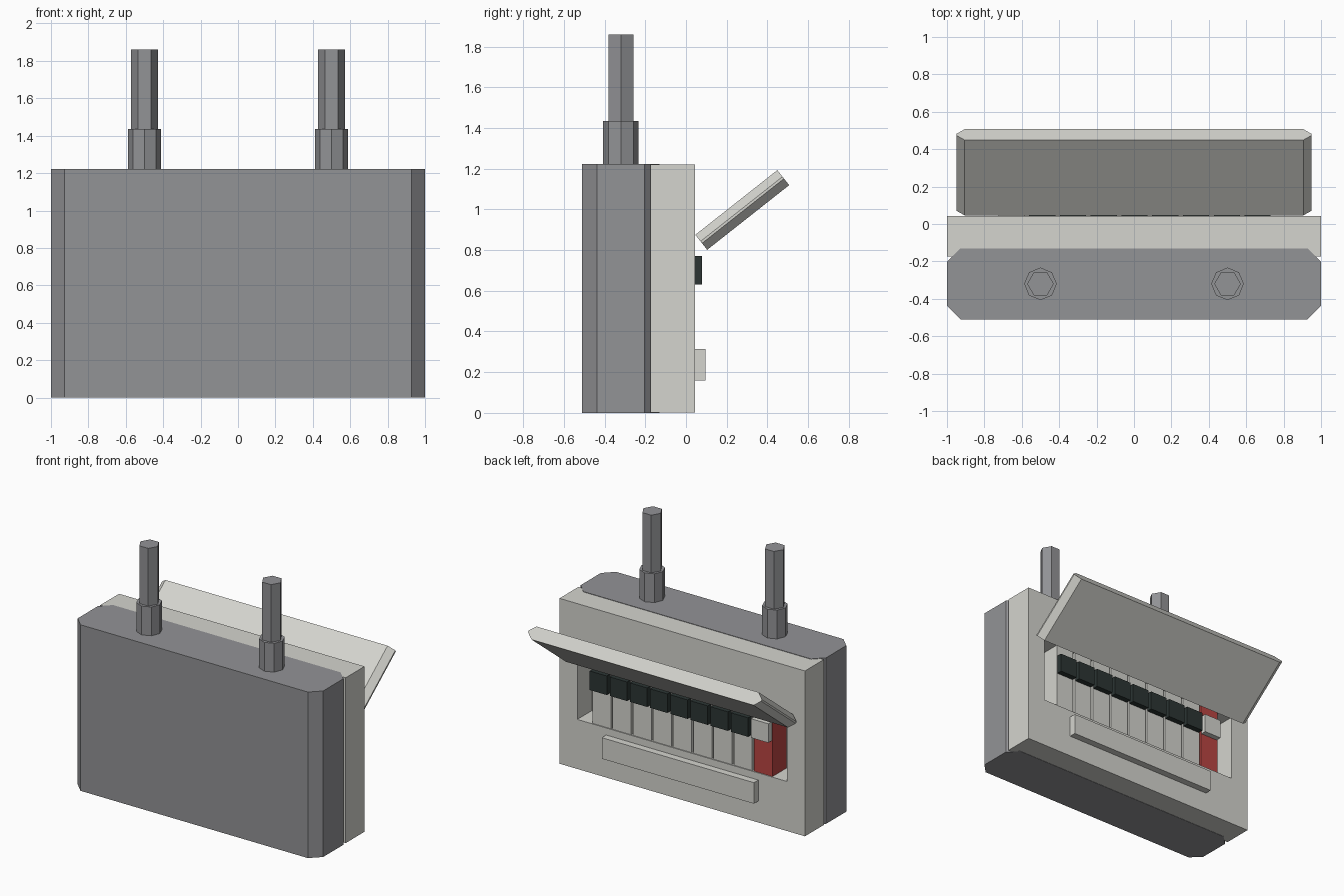
import bpy, bmesh, math

if "Cube" in bpy.data.objects:
    bpy.data.objects.remove(bpy.data.objects["Cube"])


def material(name, rgb):
    m = bpy.data.materials.new(name)
    m.diffuse_color = (*rgb, 1)
    m.use_nodes = True
    m.node_tree.nodes["Principled BSDF"].inputs["Base Color"].default_value = m.diffuse_color
    return m


DARK = material("dark_grey", (0.29, 0.292, 0.305))
LIGHT = material("light_grey", (0.66, 0.66, 0.62))
RED = material("red", (0.49, 0.06, 0.055))
BLACK = material("black", (0.025, 0.036, 0.034))


def finish(bm, name, mat):
    bmesh.ops.recalc_face_normals(bm, faces=bm.faces)
    me = bpy.data.meshes.new(name)
    bm.to_mesh(me)
    bm.free()
    me.materials.append(mat)
    ob = bpy.data.objects.new(name, me)
    bpy.context.collection.objects.link(ob)
    return ob


def rings(name, mat, loops):
    """Bridge closed loops of points in order and cap both ends."""
    bm = bmesh.new()
    vs = [[bm.verts.new(p) for p in loop] for loop in loops]
    n = len(vs[0])
    for a, b in zip(vs, vs[1:]):
        for i in range(n):
            j = (i + 1) % n
            bm.faces.new((a[i], a[j], b[j], b[i]))
    bm.faces.new(vs[0])
    bm.faces.new(vs[-1])
    return finish(bm, name, mat)


def prism(name, mat, pts, z0, z1):
    return rings(name, mat, [[(x, y, z) for x, y in pts] for z in (z0, z1)])


def box(name, mat, x0, x1, y0, y1, z0, z1):
    return prism(name, mat, [(x0, y0), (x1, y0), (x1, y1), (x0, y1)], z0, z1)


def chamfered(hx, hy, cx, cy):
    """Rectangle with cut corners."""
    return [(-hx + cx, -hy), (hx - cx, -hy), (hx, -hy + cy), (hx, hy - cy),
            (hx - cx, hy), (-hx + cx, hy), (-hx, hy - cy), (-hx, -hy + cy)]


def ngon(n, r, cx, cy):
    return [(cx + r * math.cos(math.tau * i / n), cy + r * math.sin(math.tau * i / n))
            for i in range(n)]


# Chamfered housing
housing = prism("housing", DARK, chamfered(1, 0.19, 0.073, 0.073), 0, 1.223)
housing.location.y = -0.32

# Conduits with collars
for side, x in (("left", -0.5), ("right", 0.5)):
    prism(side + "_collar", DARK, ngon(8, 0.087, x, -0.32), 1.2, 1.435)
    prism(side + "_conduit", DARK, ngon(6, 0.071, x, -0.32), 1.4, 1.86)


# Panel with a recessed opening
def rect(hx, z0, z1, y):
    return [(-hx, y, z0), (hx, y, z0), (hx, y, z1), (-hx, y, z1)]


FACE = 0.044
rings("panel", LIGHT, [rect(1, 0.002, 1.22, -0.175), rect(1, 0.002, 1.22, FACE),
                       rect(0.855, 0.367, 0.86, FACE), rect(0.855, 0.367, 0.86, -0.125)])

# Row of breakers, the last one is the red main breaker
for i in range(9):
    x = 0.661 - i * 0.1645
    main = i == 8
    box(f"breaker_{i + 1}", RED if main else LIGHT,
        x - 0.075, x + 0.075, -0.126, 0.037, 0.367, 0.855)
    box(f"switch_{i + 1}", LIGHT if main else BLACK,
        x - 0.07, x + 0.07, 0.03, 0.078, 0.63, 0.77)

# Label bar below the opening
box("label_bar", LIGHT, -0.62, 0.62, 0.03, 0.095, 0.16, 0.315)

# Raised lid, hinged above the breakers
lid = prism("lid", LIGHT, chamfered(0.95, 0.047, 0.045, 0.041), 0, 0.513)
lid.location = (0, 0.075, 0.838)
lid.rotation_euler.x = -math.atan2(0.4025, 0.3175)
